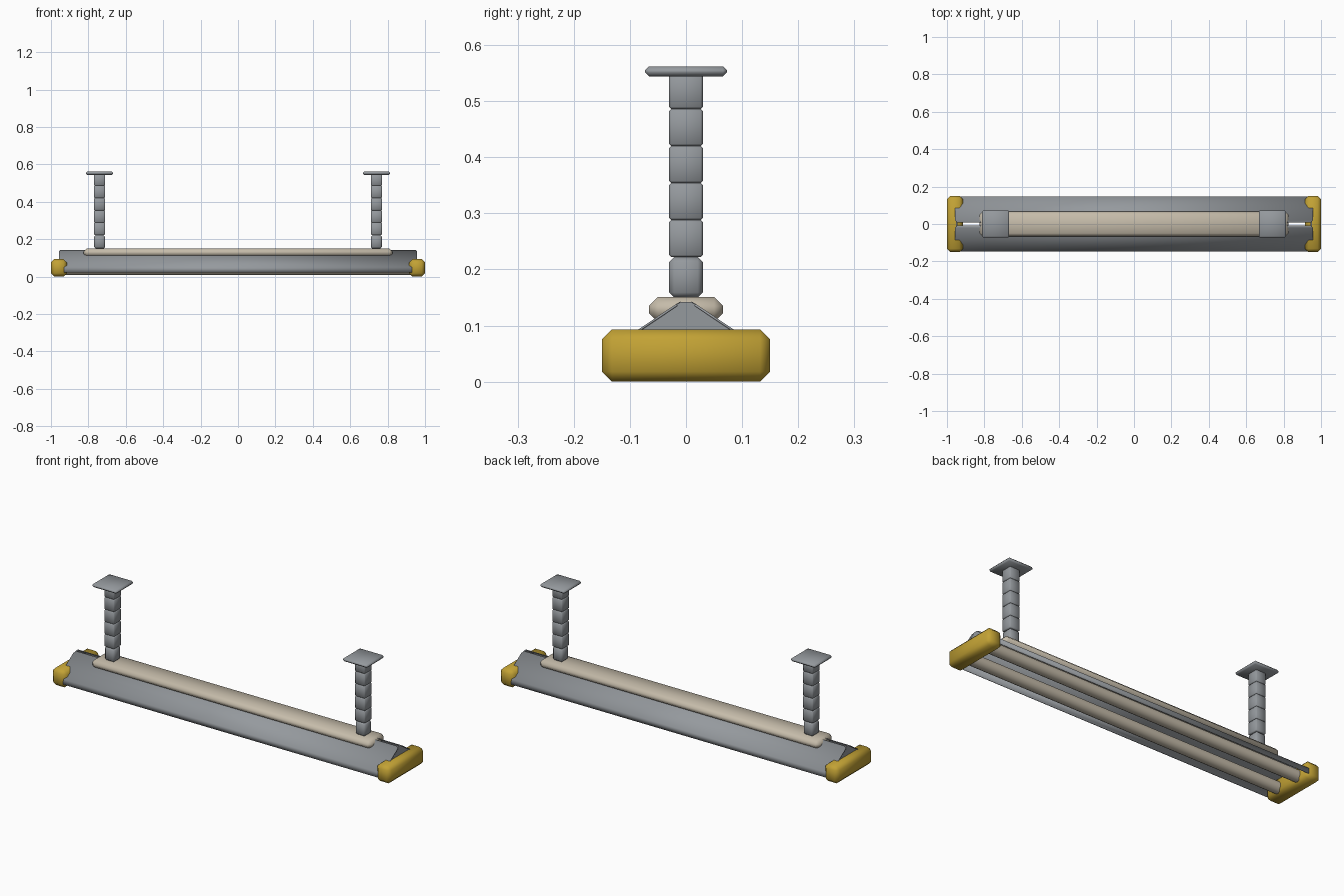
import bpy, bmesh, math
from mathutils import Matrix, Vector

cube = bpy.data.objects.get("Cube")
if cube:
    bpy.data.objects.remove(cube, do_unlink=True)


def material(name, r, g, b):
    m = bpy.data.materials.new(name)
    m.use_nodes = True
    m.diffuse_color = (r, g, b, 1)
    m.node_tree.nodes["Principled BSDF"].inputs["Base Color"].default_value = (r, g, b, 1)
    return m


grey = material("steel grey", 0.30, 0.32, 0.34)
yellow = material("mustard yellow", 0.54, 0.36, 0.035)
beige = material("warm beige", 0.56, 0.50, 0.40)


def finish(name, bm, mat, smooth=60):
    bmesh.ops.recalc_face_normals(bm, faces=bm.faces)
    mesh = bpy.data.meshes.new(name)
    bm.to_mesh(mesh)
    bm.free()
    mesh.materials.append(mat)
    obj = bpy.data.objects.new(name, mesh)
    bpy.context.collection.objects.link(obj)
    bpy.ops.object.select_all(action="DESELECT")
    obj.select_set(True)
    bpy.context.view_layer.objects.active = obj
    bpy.ops.object.shade_smooth_by_angle(angle=math.radians(smooth))
    return obj


def add_box(bm, lo, hi, bevel):
    lo, hi = Vector(lo), Vector(hi)
    mat = Matrix.Translation((lo + hi) / 2) @ Matrix.Diagonal((*(hi - lo), 1))
    verts = bmesh.ops.create_cube(bm, size=1, matrix=mat)["verts"]
    edges = list({e for v in verts for e in v.link_edges})
    bmesh.ops.bevel(bm, geom=edges, offset=bevel, segments=1, affect="EDGES")


def box(name, lo, hi, bevel, mat):
    bm = bmesh.new()
    add_box(bm, lo, hi, bevel)
    return finish(name, bm, mat)


# Sloping reflector panels with a lip, left open along the ridge
profile = [(0.01, 0.143, 0.945), (0.021, 0.136, 0.957), (0.088, 0.091, 0.957),
           (0.146, 0.05, 0.957), (0.147, 0.022, 0.957)]
for side, label in ((-1, "front"), (1, "back")):
    bm = bmesh.new()
    rows = [[bm.verts.new((s * x, side * y, z)) for s in (-1, 1)] for y, z, x in profile]
    for a, b in zip(rows, rows[1:]):
        bm.faces.new((a[0], a[1], b[1], b[0]))
    panel = finish(label + "_reflector_panel", bm, grey, 25)
    solid = panel.modifiers.new("thickness", "SOLIDIFY")
    solid.thickness = 0.004
    solid.offset = -1

    # Fluorescent tube under the panel
    bm = bmesh.new()
    turn = Matrix.Translation((0, side * 0.07, 0.038)) @ Matrix.Rotation(math.pi / 2, 4, "Y")
    bmesh.ops.create_cone(bm, cap_ends=True, segments=16, radius1=0.03, radius2=0.03,
                          depth=1.88, matrix=turn)
    finish(label + "_tube", bm, beige)

# Top housing
box("top_housing", (-0.825, -0.066, 0.106), (0.825, 0.066, 0.151), 0.016, beige)

for side, label in ((-1, "right"), (1, "left")):
    # End cap
    xs = sorted((side * 0.915, side))
    box(label + "_end_cap", (xs[0], -0.15, 0), (xs[1], 0.15, 0.093), 0.018, yellow)

    # Gable plate closing the reflector end
    bm = bmesh.new()
    outline = [(-0.085, 0.09), (-0.01, 0.142), (0.01, 0.142), (0.085, 0.09)]
    face = bm.faces.new([bm.verts.new((side * 0.945, y, z)) for y, z in outline])
    new = bmesh.ops.extrude_face_region(bm, geom=[face])["geom"]
    bmesh.ops.translate(bm, vec=(side * 0.008, 0, 0),
                        verts=[v for v in new if isinstance(v, bmesh.types.BMVert)])
    finish(label + "_gable_plate", bm, grey, 25)

    # Segmented hanging post
    x = side * 0.74
    bm = bmesh.new()
    step = 0.066
    for i in range(6):
        z = 0.15 + i * step + (0.006 if i else 0)
        top = 0.156 + (i + 1) * step
        add_box(bm, (x - 0.03, -0.03, z), (x + 0.03, 0.03, top), 0.009 if i == 0 else 0.004)
    finish(label + "_hanging_post", bm, grey)

    # Ceiling plate
    box(label + "_ceiling_plate", (x - 0.073, -0.073, 0.544), (x + 0.073, 0.073, 0.562),
        0.007, grey)
